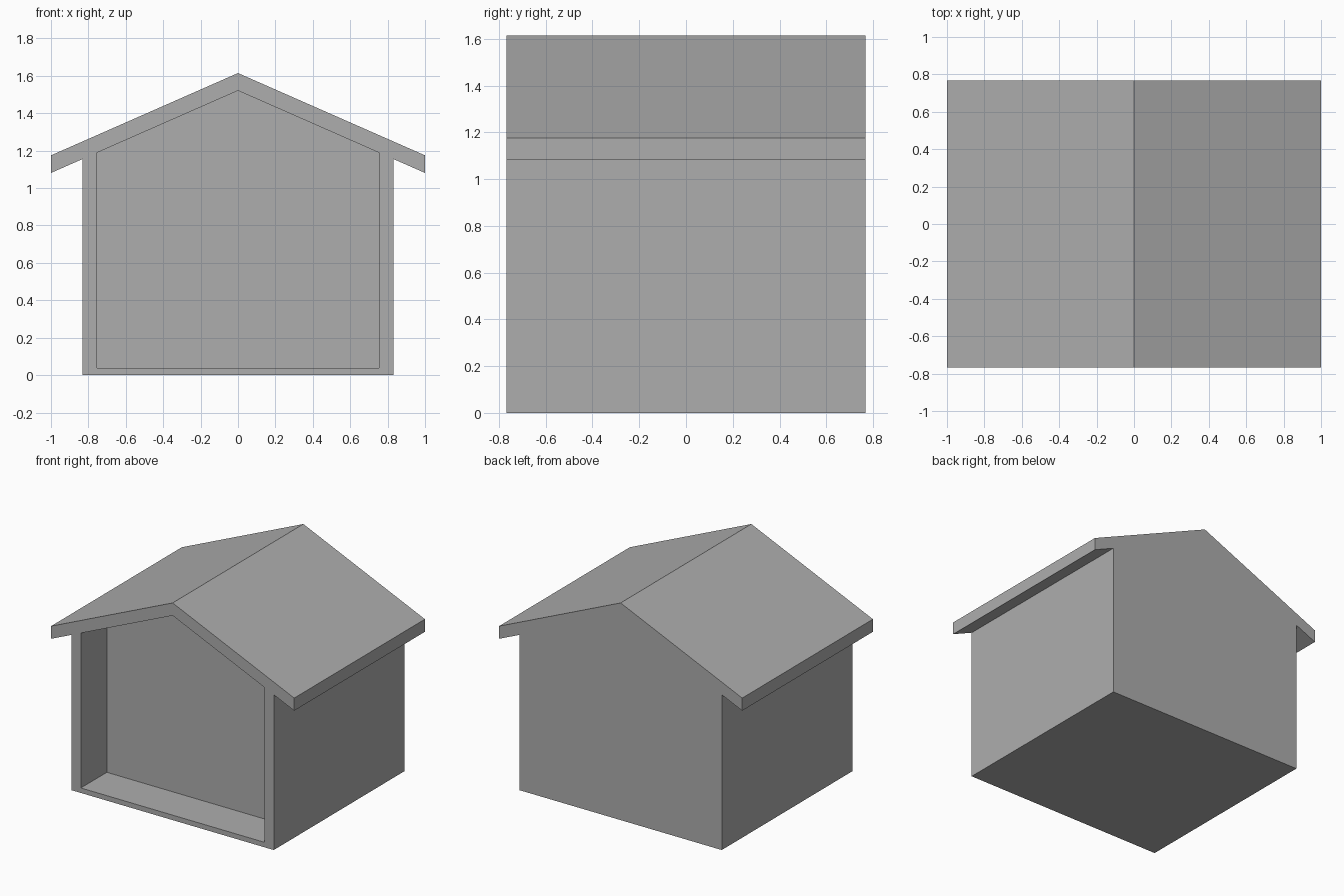
import bpy
import bmesh

HALF_DEPTH = 0.768
RIDGE, SLOPE, ROOF_THICK = 1.615, 0.44, 0.094
WALL_X, OPEN_X, FLOOR_Z, RECESS = 0.832, 0.755, 0.037, 0.305
GREY = (0.42, 0.42, 0.42, 1)

if "Cube" in bpy.data.objects:
    bpy.data.objects.remove(bpy.data.objects["Cube"], do_unlink=True)

grey = bpy.data.materials.new("medium grey")
grey.use_nodes = True
grey.diffuse_color = GREY
bsdf = next(n for n in grey.node_tree.nodes if n.type == 'BSDF_PRINCIPLED')
bsdf.inputs["Base Color"].default_value = GREY


def soffit(x):
    """Height of the roof underside at x."""
    return RIDGE - ROOF_THICK - SLOPE * abs(x)


def gable(half, bottom, lift=0.0):
    """Five-sided house profile that follows the roof underside."""
    return [(-half, bottom), (half, bottom), (half, soffit(half) + lift),
            (0, soffit(0) + lift), (-half, soffit(half) + lift)]


def extrude_profile(name, profile, y0, y1):
    """Extrude an xz profile from y0 to y1."""
    bm = bmesh.new()
    face = bm.faces.new([bm.verts.new((x, y0, z)) for x, z in profile])
    new = bmesh.ops.extrude_face_region(bm, geom=[face])["geom"]
    moved = [v for v in new if isinstance(v, bmesh.types.BMVert)]
    bmesh.ops.translate(bm, verts=moved, vec=(0, y1 - y0, 0))
    bmesh.ops.recalc_face_normals(bm, faces=bm.faces)
    mesh = bpy.data.meshes.new(name)
    bm.to_mesh(mesh)
    bm.free()
    mesh.materials.append(grey)
    obj = bpy.data.objects.new(name, mesh)
    bpy.context.scene.collection.objects.link(obj)
    return obj


# House body with a shallow recess cut into the front
body = extrude_profile("house_body", gable(WALL_X, 0), -HALF_DEPTH, HALF_DEPTH)
cutter = extrude_profile("recess_cutter", gable(OPEN_X, FLOOR_Z, 0.05),
                         -HALF_DEPTH - 0.1, -HALF_DEPTH + RECESS)
cutter.hide_render = True
cut = body.modifiers.new("front_recess", 'BOOLEAN')
cut.operation = 'DIFFERENCE'
cut.solver = 'EXACT'
cut.object = cutter
bpy.context.view_layer.objects.active = body
bpy.ops.object.modifier_apply(modifier=cut.name)
bpy.data.objects.remove(cutter, do_unlink=True)

# Gabled roof with overhanging eaves
eave = RIDGE - SLOPE
extrude_profile("roof", [(-1, eave), (-1, soffit(1)), (0, soffit(0)),
                         (1, soffit(1)), (1, eave), (0, RIDGE)],
                -HALF_DEPTH, HALF_DEPTH)
